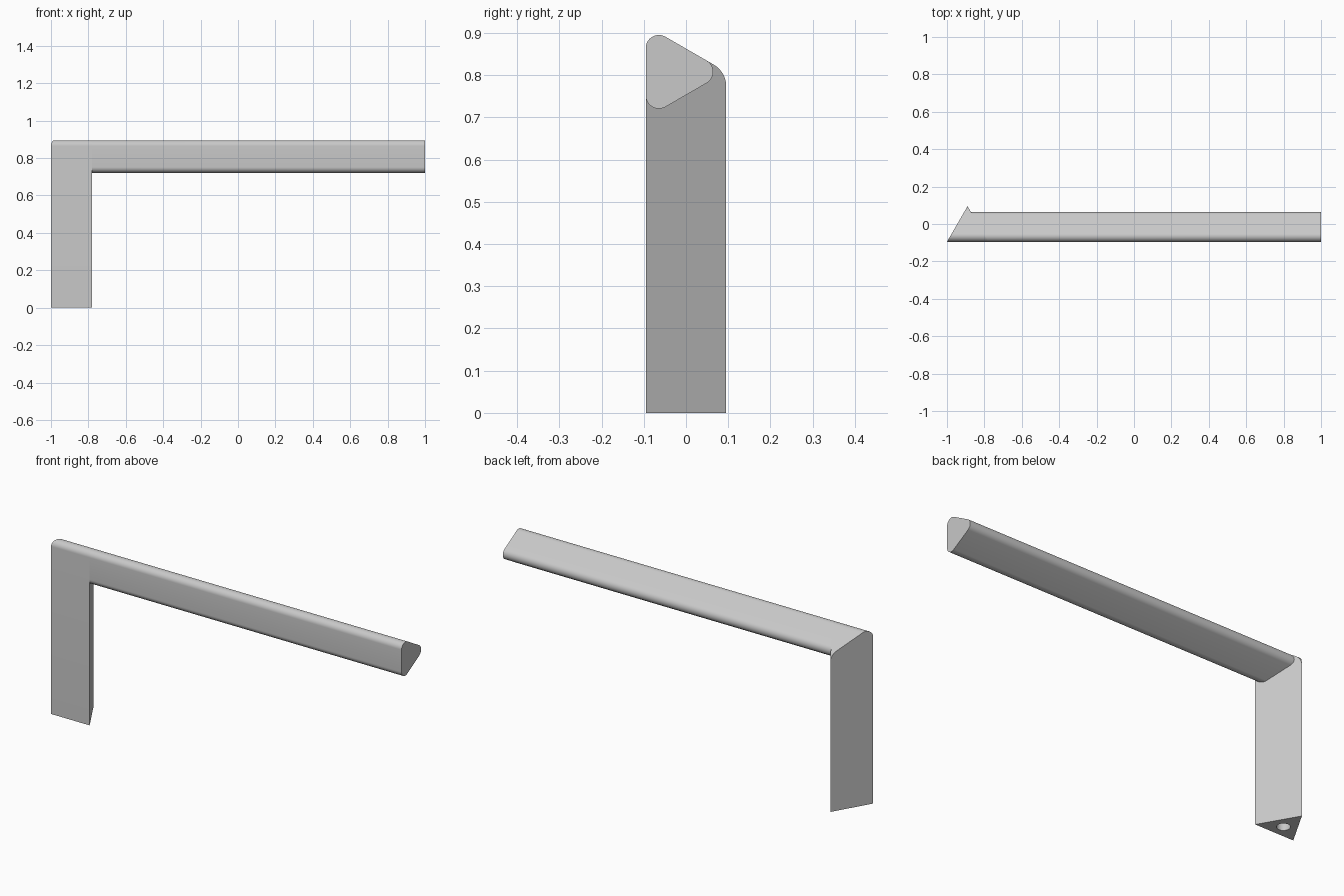
import bpy
import bmesh
import math
from mathutils import Vector, Matrix

cube = bpy.data.objects.get("Cube")
if cube:
    bpy.data.objects.remove(cube, do_unlink=True)

# Sizes: both parts come from the same equilateral triangle
SIDE = 0.22
HALF_Y = SIDE * math.sqrt(3) / 4
MID_Z = 0.808
EDGE_R = 0.031
ELBOW_R = 0.06
LEG_X = -1 + SIDE / 2

grey = bpy.data.materials.new("light_grey")
grey.use_nodes = True
colour = (0.58, 0.58, 0.58, 1)
grey.diffuse_color = colour
grey.node_tree.nodes["Principled BSDF"].inputs["Base Color"].default_value = colour


def rounded(corners, segments=14):
    """Polygon outline from (y, z, radius) corners, filleted where radius > 0."""
    outline = []
    for i, (y, z, r) in enumerate(corners):
        p = Vector((y, z))
        if r == 0:
            outline.append(p)
            continue
        a = (Vector(corners[i - 1][:2]) - p).normalized()
        b = (Vector(corners[(i + 1) % len(corners)][:2]) - p).normalized()
        half = a.angle(b) / 2
        centre = p + (a + b).normalized() * r / math.sin(half)
        start = p + a * r / math.tan(half) - centre
        end = p + b * r / math.tan(half) - centre
        turn = math.atan2(start.x * end.y - start.y * end.x, start.dot(end))
        for k in range(segments + 1):
            outline.append(centre + Matrix.Rotation(turn * k / segments, 2) @ start)
    return outline


def prism(name, outline, x_start, x_end):
    """Sweep a y-z outline along x between two end planes given as x(y)."""
    bm = bmesh.new()
    rings = [[bm.verts.new((f(p.x), p.x, p.y)) for p in outline]
             for f in (x_start, x_end)]
    n = len(outline)
    for i in range(n):
        j = (i + 1) % n
        bm.faces.new((rings[0][i], rings[0][j], rings[1][j], rings[1][i]))
    for ring in rings:
        bm.faces.new(ring)
    bmesh.ops.remove_doubles(bm, verts=bm.verts, dist=1e-5)
    bmesh.ops.recalc_face_normals(bm, faces=bm.faces)
    mesh = bpy.data.meshes.new(name)
    bm.to_mesh(mesh)
    bm.free()
    mesh.materials.append(grey)
    obj = bpy.data.objects.new(name, mesh)
    bpy.context.collection.objects.link(obj)
    return obj


def smooth(obj):
    bpy.ops.object.select_all(action='DESELECT')
    obj.select_set(True)
    bpy.context.view_layer.objects.active = obj
    bpy.ops.object.shade_smooth_by_angle(angle=math.radians(25))


def leg_left(y):
    return LEG_X - (HALF_Y - y) / math.sqrt(3)


def leg_right(y):
    return LEG_X + (HALF_Y - y) / math.sqrt(3)


# Upright leg: triangular in plan, its top follows the bar's slope
leg = prism("leg", rounded([(-HALF_Y, 0, 0),
                            (-HALF_Y, MID_Z + SIDE / 2, EDGE_R),
                            (HALF_Y, MID_Z, ELBOW_R),
                            (HALF_Y, 0, 0)]), leg_left, leg_right)

# Screw hole in the foot
DEPTH = 0.15
bpy.ops.mesh.primitive_cylinder_add(vertices=32, radius=0.031, depth=2 * DEPTH,
                                    location=(LEG_X, -HALF_Y / 3, 0))
cutter = bpy.context.object
cutter.name = "screw_hole_cutter"
cutter.hide_render = True
cutter.data.materials.append(grey)
cut = leg.modifiers.new("screw_hole", 'BOOLEAN')
cut.operation = 'DIFFERENCE'
cut.solver = 'EXACT'
cut.object = cutter
bpy.context.view_layer.objects.active = leg
bpy.ops.object.modifier_apply(modifier=cut.name)
bpy.data.objects.remove(cutter, do_unlink=True)
smooth(leg)

# Grip bar: rounded triangle running from the leg to the free end
bar = prism("grip_bar", rounded([(-HALF_Y, MID_Z - SIDE / 2, EDGE_R),
                                 (-HALF_Y, MID_Z + SIDE / 2, EDGE_R),
                                 (HALF_Y, MID_Z, EDGE_R)]),
            leg_right, lambda y: 1.0)
smooth(bar)
